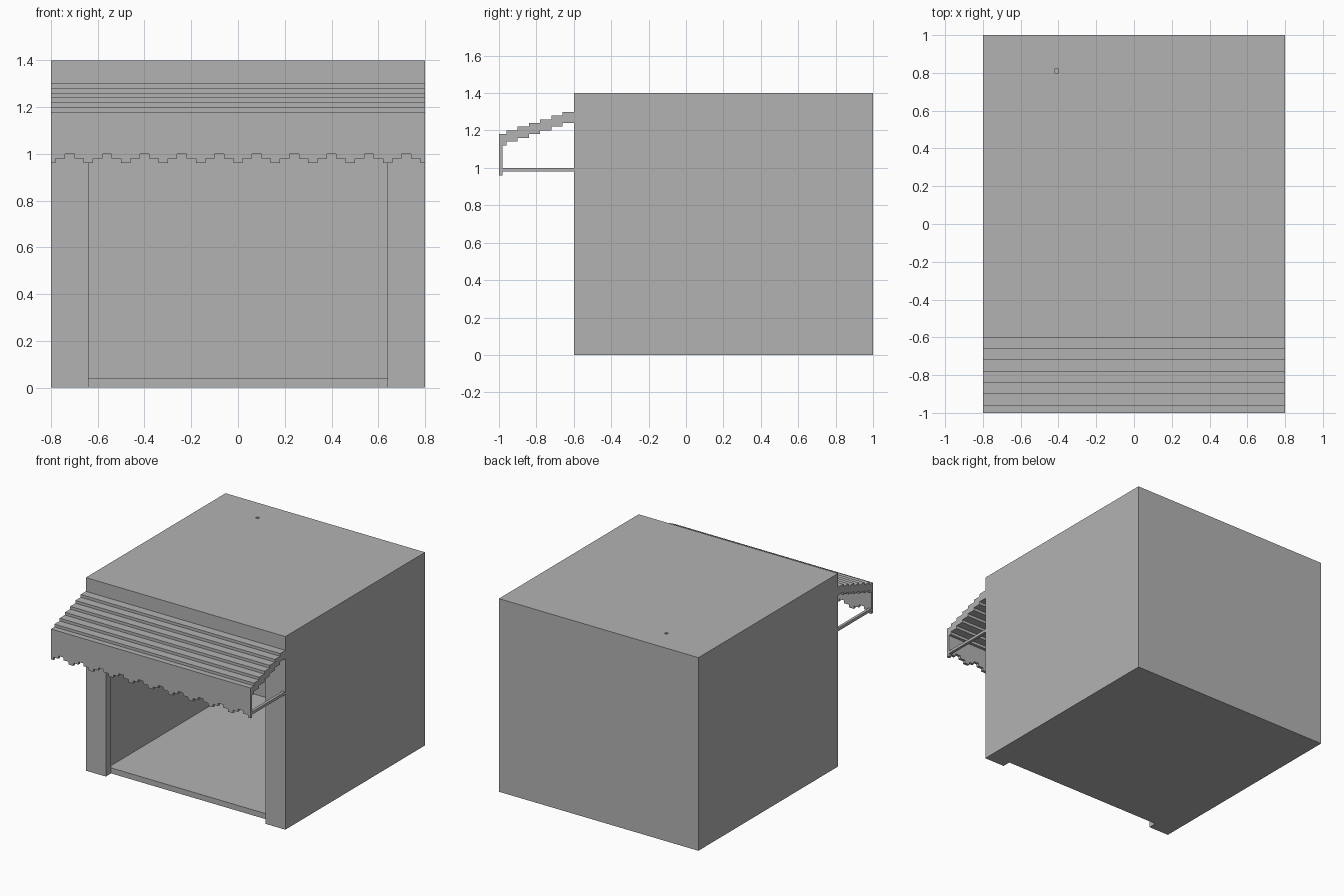
import bpy
import bmesh
from mathutils import Vector

if "Cube" in bpy.data.objects:
    bpy.data.objects.remove(bpy.data.objects["Cube"], do_unlink=True)

grey = bpy.data.materials.new("plain_grey")
grey.use_nodes = True
colour = (0.45, 0.45, 0.45, 1)
grey.diffuse_color = colour
grey.node_tree.nodes["Principled BSDF"].inputs["Base Color"].default_value = colour


def finish(name, bm):
    bmesh.ops.recalc_face_normals(bm, faces=bm.faces[:])
    mesh = bpy.data.meshes.new(name)
    bm.to_mesh(mesh)
    bm.free()
    mesh.materials.append(grey)
    obj = bpy.data.objects.new(name, mesh)
    bpy.context.scene.collection.objects.link(obj)
    return obj


def prism(name, points, depth):
    """Extrude a closed outline of 3D points along a vector."""
    bm = bmesh.new()
    face = bm.faces.new([bm.verts.new(p) for p in points])
    result = bmesh.ops.extrude_face_region(bm, geom=[face], use_keep_orig=True)
    moved = [v for v in result["geom"] if isinstance(v, bmesh.types.BMVert)]
    bmesh.ops.translate(bm, verts=moved, vec=Vector(depth))
    return finish(name, bm)


def box(name, x, y, z):
    outline = [(x[0], y[0], z[0]), (x[1], y[0], z[0]),
               (x[1], y[1], z[0]), (x[0], y[1], z[0])]
    return prism(name, outline, (0, 0, z[1] - z[0]))


def carve(obj, cutter):
    """Subtract a cutter and bake the result."""
    cutter.hide_render = True
    mod = obj.modifiers.new("carve", 'BOOLEAN')
    mod.operation = 'DIFFERENCE'
    mod.solver = 'EXACT'
    mod.object = cutter
    bpy.context.view_layer.objects.active = obj
    bpy.ops.object.modifier_apply(modifier=mod.name)
    bpy.data.objects.remove(cutter, do_unlink=True)


# Hollow stall: room, doorway, set-back floor edge and small roof vent
stall = box("stall_body", (-0.8, 0.8), (-0.6, 1), (0, 1.4))
carve(stall, box("room_cutter", (-0.66, 0.66), (-0.54, 0.94), (0.04, 1.34)))
carve(stall, box("doorway_cutter", (-0.64, 0.64), (-0.7, -0.5), (0.04, 1.2)))
carve(stall, box("sill_cutter", (-0.64, 0.64), (-0.7, -0.54), (-0.1, 0.1)))
carve(stall, box("vent_cutter", (-0.42, -0.4), (0.8, 0.82), (1.3, 1.5)))

# Stepped awning canopy, same step pattern above and below
upper = []
for i in range(7):
    back = -0.96 + 0.06 * i
    front = max(back - 0.06, -0.98)
    upper += [(front, 1.18 + 0.02 * i), (back, 1.18 + 0.02 * i)]
lower = [(y, z - 0.06) for y, z in reversed(upper)]
prism("awning_canopy", [(-0.8, y, z) for y, z in upper + lower], (1.6, 0, 0))

# Front valance with a stepped scalloped hem
hem = [(-0.8, 0.96)]
levels = [0.96, 0.98, 1.0, 0.98]
x = -0.78
for i in range(1, 40):
    hem += [(x, levels[(i - 1) % 4]), (x, levels[i % 4])]
    x += 0.04
hem += [(0.78, 0.98), (0.78, 0.96), (0.8, 0.96)]
outline = hem + [(0.8, 1.18), (-0.8, 1.18)]
prism("awning_valance", [(px, -1, pz) for px, pz in outline], (0, 0.02, 0))

# Support rods tying the valance to the wall
for side, left in (("right", -0.8), ("left", 0.78)):
    box("awning_rod_" + side, (left, left + 0.02), (-0.98, -0.6), (0.98, 1.0))
